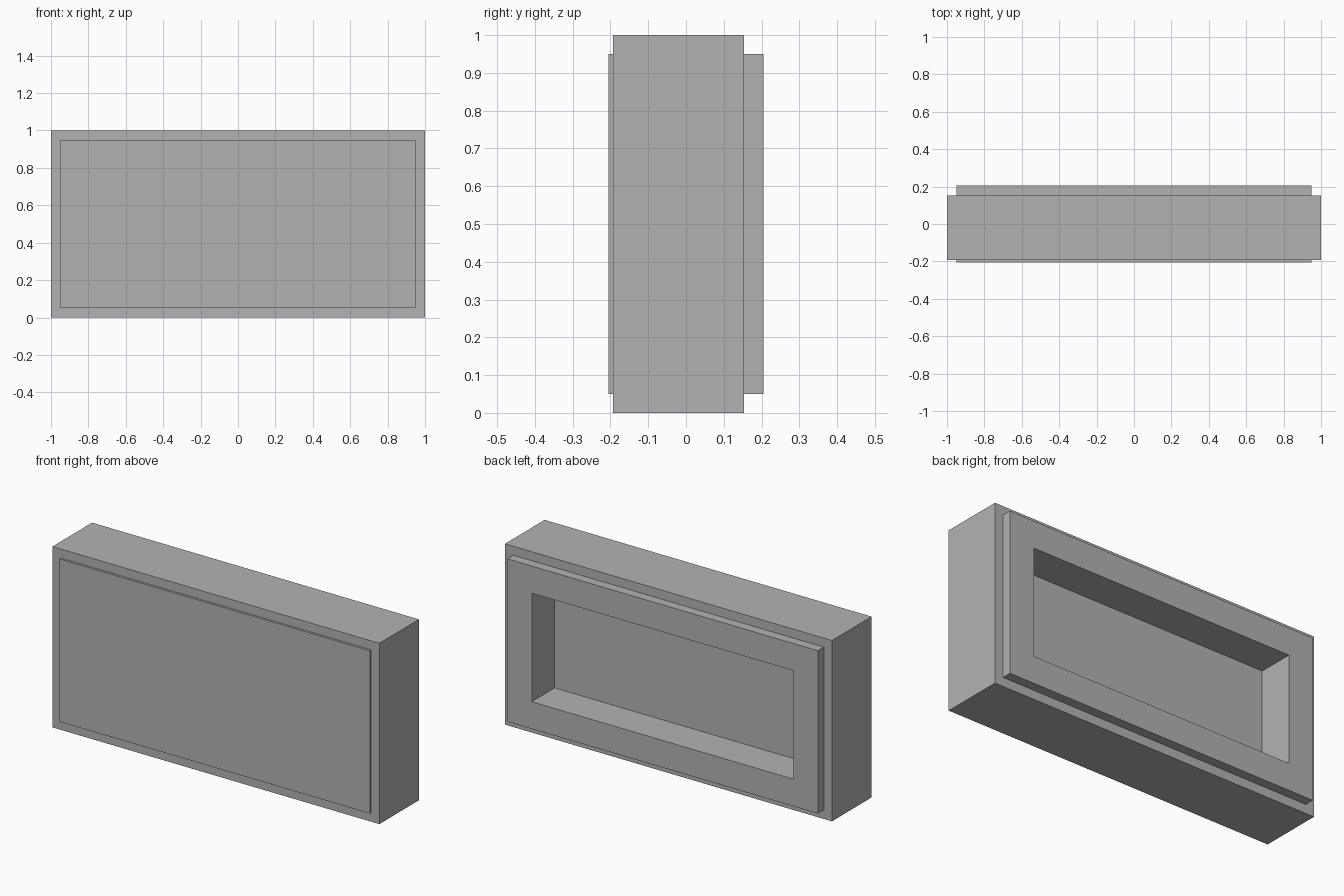
import bpy
import bmesh
from mathutils import Matrix, Vector

cube = bpy.data.objects.get("Cube")
if cube:
    bpy.data.objects.remove(cube, do_unlink=True)

GREY = (0.45, 0.45, 0.45, 1)
mat = bpy.data.materials.new("plain grey")
mat.use_nodes = True
mat.diffuse_color = GREY
mat.node_tree.nodes["Principled BSDF"].inputs["Base Color"].default_value = GREY

MARGIN = 0.05           # step from the body edge to the raised panels
BORDER = 0.15           # width of the back rim
FRONT, BODY_FRONT, BODY_BACK, BACK = -0.205, -0.193, 0.153, 0.205
RECESS_DEPTH = 0.2


def step(bm, face, inset, depth):
    """Inset a face, then raise (or sink) it along y."""
    bmesh.ops.inset_region(bm, faces=[face], thickness=inset, use_even_offset=True)
    new = bmesh.ops.extrude_discrete_faces(bm, faces=[face])["faces"][0]
    bmesh.ops.translate(bm, verts=new.verts, vec=Vector((0, depth, 0)))
    return new


# Main body block
bm = bmesh.new()
size = Matrix.Diagonal((2, BODY_BACK - BODY_FRONT, 1, 1))
centre = Matrix.Translation((0, (BODY_BACK + BODY_FRONT) / 2, 0.5))
bmesh.ops.create_cube(bm, size=1, matrix=centre @ size)
bm.normal_update()
front = min(bm.faces, key=lambda f: f.calc_center_median().y)
back = max(bm.faces, key=lambda f: f.calc_center_median().y)

# Thin raised front panel
step(bm, front, MARGIN, FRONT - BODY_FRONT)

# Raised back rim with a sunken rectangular recess
rim = step(bm, back, MARGIN, BACK - BODY_BACK)
bm.normal_update()
step(bm, rim, BORDER, -RECESS_DEPTH)

bmesh.ops.recalc_face_normals(bm, faces=bm.faces)
mesh = bpy.data.meshes.new("recessed_panel_block")
bm.to_mesh(mesh)
bm.free()
mesh.materials.append(mat)
block = bpy.data.objects.new("recessed_panel_block", mesh)
bpy.context.collection.objects.link(block)
